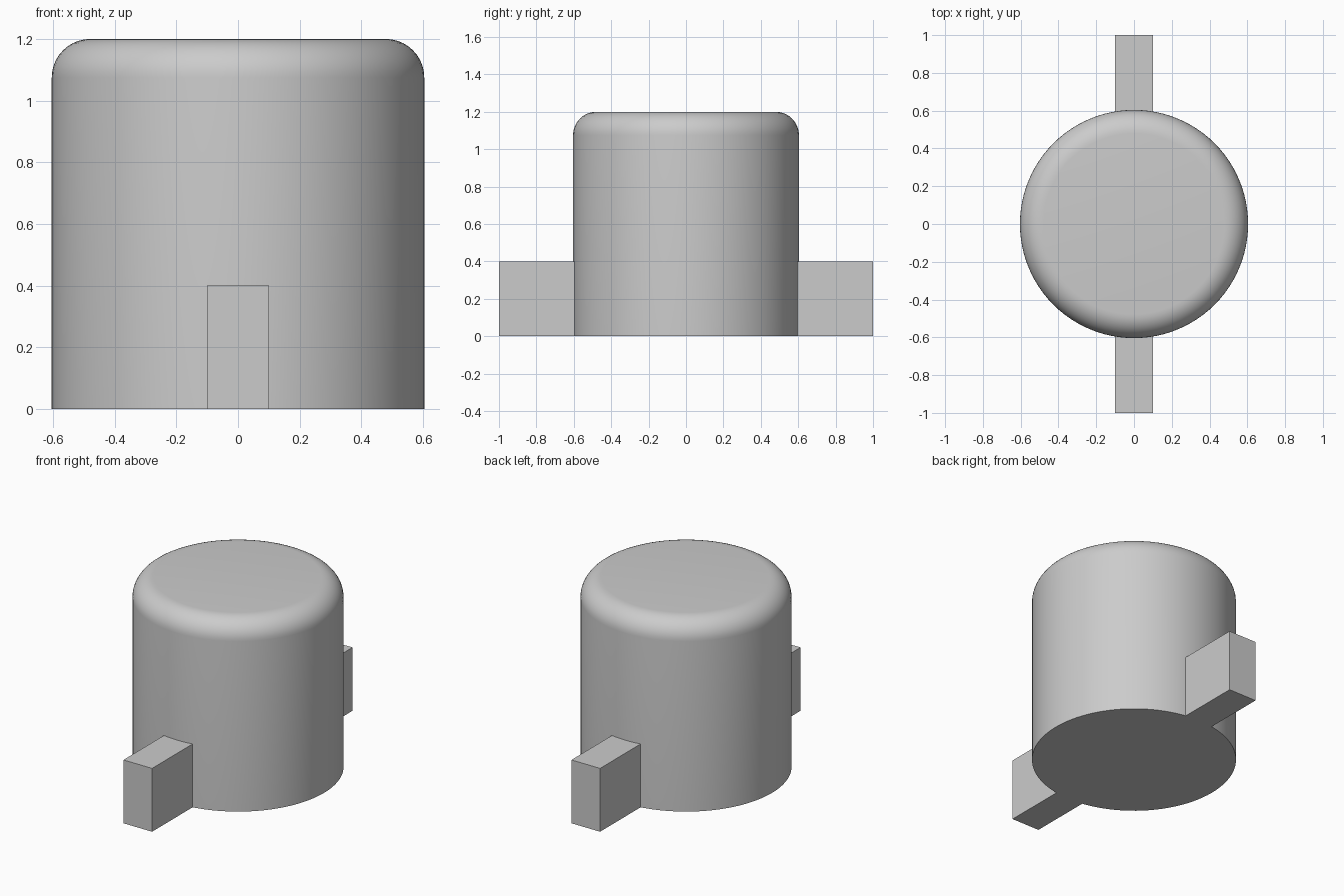
import bpy
import bmesh
import math

RADIUS, HEIGHT, FILLET = 0.604, 1.2, 0.125
TAB_WIDTH, TAB_HEIGHT = 0.2, 0.4
TAB_INNER, TAB_OUTER = 0.59, 1.0

cube = bpy.data.objects.get("Cube")
if cube:
    bpy.data.objects.remove(cube, do_unlink=True)

# Plain grey material
grey = bpy.data.materials.new("plain_grey")
grey.use_nodes = True
grey.diffuse_color = (0.6, 0.6, 0.6, 1)
grey.node_tree.nodes["Principled BSDF"].inputs["Base Color"].default_value = grey.diffuse_color


def add_object(name, bm):
    mesh = bpy.data.meshes.new(name)
    bmesh.ops.recalc_face_normals(bm, faces=bm.faces)
    bm.to_mesh(mesh)
    bm.free()
    mesh.materials.append(grey)
    obj = bpy.data.objects.new(name, mesh)
    bpy.context.collection.objects.link(obj)
    return obj


# Round body with a filleted top rim
bm = bmesh.new()
bmesh.ops.create_cone(bm, cap_ends=True, segments=96, radius1=RADIUS,
                      radius2=RADIUS, depth=HEIGHT)
bmesh.ops.translate(bm, verts=bm.verts, vec=(0, 0, HEIGHT / 2))
rim = [e for e in bm.edges if all(v.co.z > HEIGHT - 0.01 for v in e.verts)]
bmesh.ops.bevel(bm, geom=rim, offset=FILLET, offset_type='OFFSET',
                segments=10, profile=0.5, affect='EDGES')
body = add_object("body", bm)
bpy.ops.object.select_all(action='DESELECT')
body.select_set(True)
bpy.context.view_layer.objects.active = body
bpy.ops.object.shade_smooth_by_angle(angle=math.radians(30))

# Block tabs at the front and back, seated in the wall of the body
for name, side in (("front_tab", -1), ("back_tab", 1)):
    bm = bmesh.new()
    bmesh.ops.create_cube(bm, size=1)
    bmesh.ops.scale(bm, verts=bm.verts,
                    vec=(TAB_WIDTH, TAB_OUTER - TAB_INNER, TAB_HEIGHT))
    bmesh.ops.translate(bm, verts=bm.verts,
                        vec=(0, side * (TAB_OUTER + TAB_INNER) / 2, TAB_HEIGHT / 2))
    add_object(name, bm)
